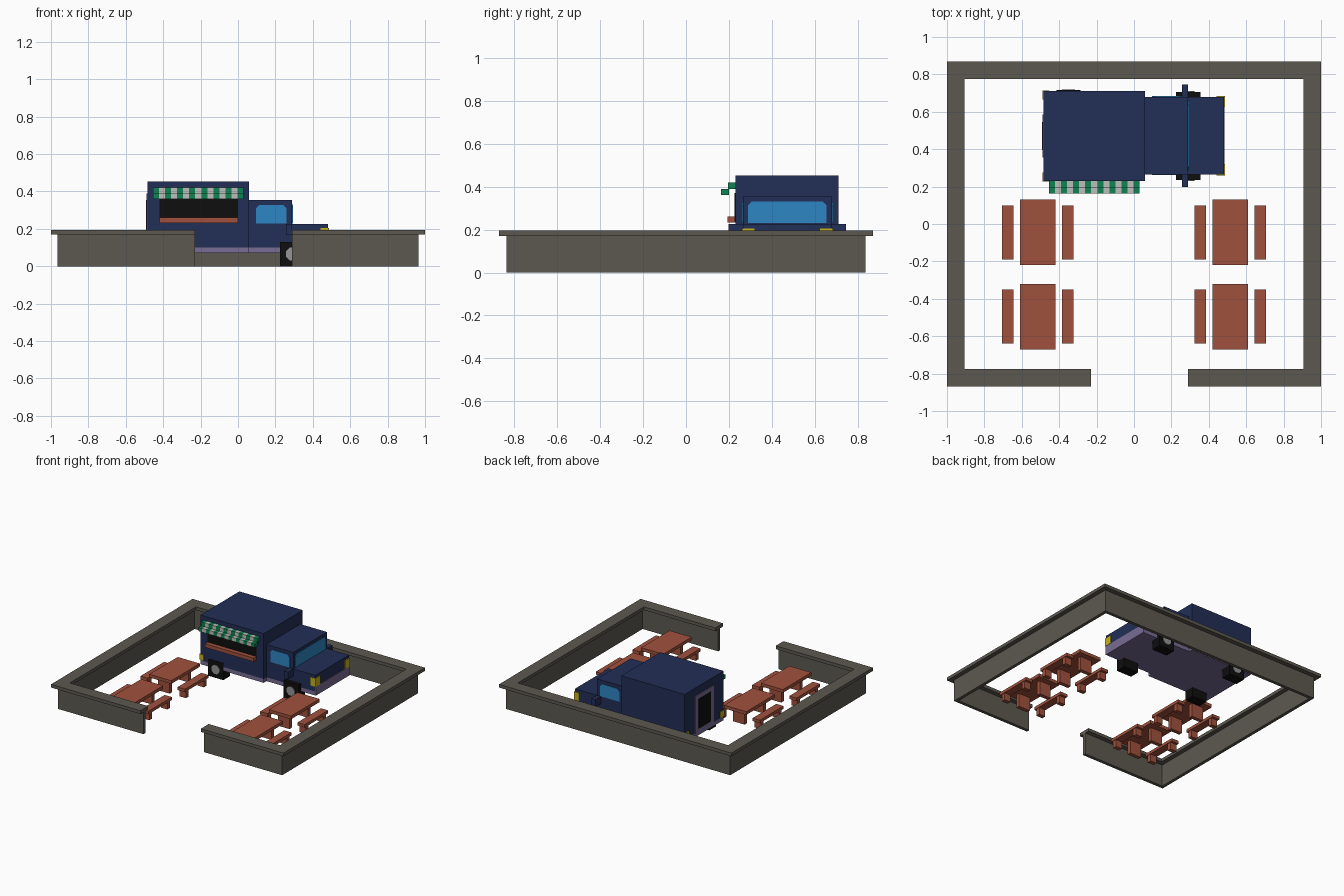
import bpy, bmesh, math

old = bpy.data.objects.get("Cube")
if old:
    bpy.data.objects.remove(old, do_unlink=True)


def material(name, rgb):
    m = bpy.data.materials.new(name)
    m.use_nodes = True
    lin = [(c / 255 / 12.92) if c < 11 else ((c / 255 + 0.055) / 1.055) ** 2.4 for c in rgb]
    m.diffuse_color = (*lin, 1)
    m.node_tree.nodes["Principled BSDF"].inputs["Base Color"].default_value = (*lin, 1)
    return m


navy = material("navy", (34, 46, 86))
stone = material("stone", (92, 89, 80))
wood = material("terracotta wood", (160, 81, 61))
green = material("awning green", (15, 132, 82))
white = material("awning white", (190, 190, 188))
glass = material("window blue", (46, 134, 196))
lavender = material("lavender trim", (120, 108, 146))
yellow = material("lamp yellow", (200, 178, 30))
black = material("black", (14, 14, 14))
grey = material("hub grey", (150, 150, 150))


def finish(name, bm, mat):
    bmesh.ops.recalc_face_normals(bm, faces=bm.faces)
    mesh = bpy.data.meshes.new(name)
    bm.to_mesh(mesh)
    bm.free()
    mesh.materials.append(mat)
    ob = bpy.data.objects.new(name, mesh)
    bpy.context.collection.objects.link(ob)
    return ob


def box(name, x, y, z, mat):
    """Box from (min, max) pairs on each axis."""
    bm = bmesh.new()
    bmesh.ops.create_cube(bm, size=1)
    for v in bm.verts:
        for i, (lo, hi) in enumerate((x, y, z)):
            v.co[i] = hi if v.co[i] > 0 else lo
    return finish(name, bm, mat)


def pane(name, axis, at, thick, span, z, mat, cut=0.018):
    """Thin plate with cut upper corners, facing along axis 0 (x) or 1 (y)."""
    (a, b), (lo, hi) = span, z
    outline = [(a, lo), (b, lo), (b, hi - cut), (b - cut, hi), (a + cut, hi), (a, hi - cut)]
    bm = bmesh.new()
    verts = [bm.verts.new((at, u, w) if axis == 0 else (u, at, w)) for u, w in outline]
    face = bm.faces.new(verts)
    new = bmesh.ops.extrude_face_region(bm, geom=[face])["geom"]
    shift = (thick, 0, 0) if axis == 0 else (0, thick, 0)
    bmesh.ops.translate(bm, vec=shift, verts=[v for v in new if isinstance(v, bmesh.types.BMVert)])
    return finish(name, bm, mat)


def span(c, half):
    return (c - half, c + half)


# Courtyard wall with overhanging cap, open in the front
CAP, BODY = (0.17, 0.195), (0, 0.17)


def wall(name, x, y, thin):
    box(name + "_cap", x, y, CAP, stone)
    bx = (x[0] + 0.035, x[1] - 0.035) if "x" in thin else x
    by = (y[0] + 0.035, y[1] - 0.035) if "y" in thin else y
    box(name, bx, by, BODY, stone)


for label, s in (("left", 1), ("right", -1)):
    wall(label + "_wall", sorted((s * 0.905, s)), (-0.87, 0.87), "xy")
wall("back_wall", (-0.965, 0.965), (0.775, 0.87), "y")
wall("front_wall_right", (-0.965, -0.23), (-0.87, -0.775), "y")
wall("front_wall_left", (0.29, 0.965), (-0.87, -0.775), "y")

# Four picnic tables, each with two benches
for sx in (-1, 1):
    for yc in (-0.045, -0.495):
        xc = sx * 0.515
        box("table_top", span(xc, 0.095), span(yc, 0.175), (0.105, 0.13), wood)
        for sy in (-1, 1):
            box("table_leg", span(xc, 0.05), span(yc + sy * 0.115, 0.015), (0, 0.105), wood)
        for side in (-1, 1):
            bx = xc + side * 0.16
            box("bench_seat", span(bx, 0.031), span(yc, 0.145), (0.055, 0.078), wood)
            for sy in (-1, 1):
                box("bench_leg", span(bx, 0.027), span(yc + sy * 0.11, 0.016), (0, 0.055), wood)

# Truck body
MID = 0.471
BOX_Y, CAB_Y = (0.23, 0.71), (0.265, 0.68)
box("kitchen_box", (-0.485, 0.06), BOX_Y, (0.1, 0.452), navy)
box("cab", (0.06, 0.29), CAB_Y, (0.1, 0.355), navy)
box("hood", (0.29, 0.48), CAB_Y, (0.1, 0.227), navy)
box("kitchen_chassis", (-0.485, 0.06), BOX_Y, (0.07, 0.1), lavender)
box("cab_chassis", (0.06, 0.48), CAB_Y, (0.07, 0.1), lavender)
box("front_bumper", (0.478, 0.484), CAB_Y, (0.07, 0.14), lavender)

# Cab windows, mirrors, lamps
pane("windshield", 0, 0.289, 0.005, (0.288, 0.655), (0.23, 0.33), glass)
for s, y in ((-1, CAB_Y[0]), (1, CAB_Y[1])):
    pane("side_window", 1, y - s * 0.001, s * 0.005, (0.095, 0.26), (0.23, 0.328), glass)
    box("side_mirror", (0.256, 0.29), sorted((y, y + s * 0.066)), (0.17, 0.227), navy)
    box("headlight", (0.44, 0.486), sorted((y + s * 0.005, y - s * 0.055)), (0.14, 0.205), yellow)
for s, y in ((-1, BOX_Y[0]), (1, BOX_Y[1])):
    box("tail_light", (-0.49, -0.455), sorted((y + s * 0.004, y - s * 0.045)), (0.105, 0.15), yellow)

# Wheels with octagonal hubs
for xc, half in ((-0.35, 0.245), (0.29, 0.236)):
    for s in (-1, 1):
        outer = MID + s * half
        box("wheel", span(xc, 0.065), sorted((outer, outer - s * 0.08)), (0, 0.13), black)
        bm = bmesh.new()
        bmesh.ops.create_cone(bm, cap_ends=True, segments=8, radius1=0.037, radius2=0.037, depth=0.008)
        hub = finish("wheel_hub", bm, grey)
        hub.rotation_euler = (math.pi / 2, math.pi / 8, 0)
        hub.location = (xc, outer, 0.066)

# Serving hatch with counter
box("serving_hatch", (-0.42, 0), (0.226, 0.232), (0.235, 0.37), black)
box("serving_counter", (-0.42, 0), (0.193, 0.23), (0.232, 0.26), wood)

# Stepped striped awning
STRIPES = 15
x0, step = -0.455, 0.485 / STRIPES
for i in range(STRIPES):
    xs = (x0 + i * step, x0 + (i + 1) * step)
    mat = white if i % 2 else green
    box("awning_upper", xs, (0.195, 0.23), (0.39, 0.42), mat)
    box("awning_lower", xs, (0.163, 0.2), (0.36, 0.39), mat)

# Rear door in a trim frame
box("rear_door_frame", (-0.49, -0.484), span(MID, 0.115), (0.1, 0.39), lavender)
box("rear_door", (-0.493, -0.486), span(MID, 0.075), (0.125, 0.355), black)
